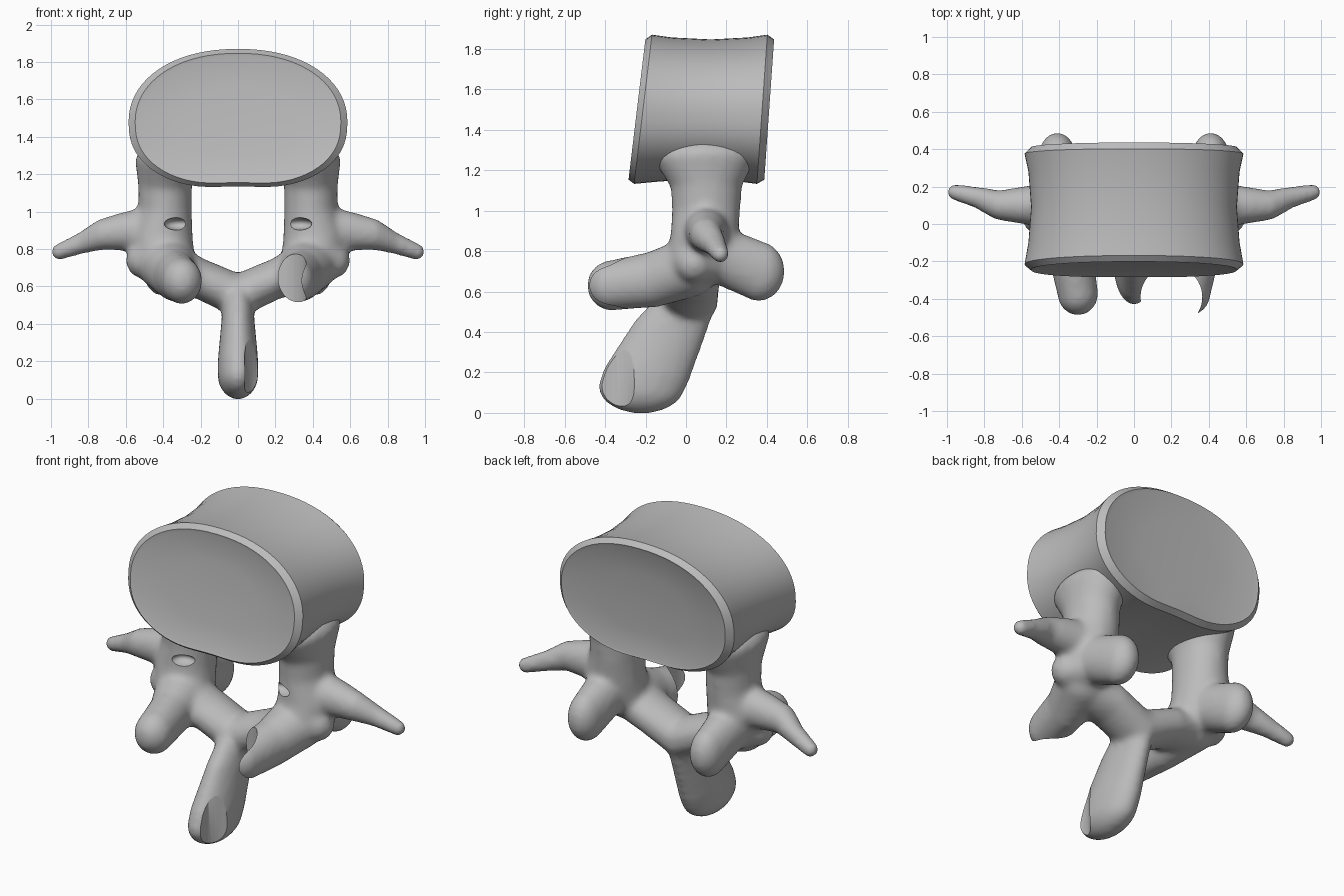
import bpy, bmesh, math
from mathutils import Vector, Matrix

old = bpy.data.objects.get("Cube")
if old:
    bpy.data.objects.remove(old)

bone = bpy.data.materials.new("bone grey")
bone.use_nodes = True
COLOUR = (0.5, 0.5, 0.5, 1)
bone.diffuse_color = COLOUR
bone.node_tree.nodes["Principled BSDF"].inputs["Base Color"].default_value = COLOUR


def add_object(name, bm):
    bmesh.ops.recalc_face_normals(bm, faces=bm.faces)
    mesh = bpy.data.meshes.new(name)
    bm.to_mesh(mesh)
    bm.free()
    ob = bpy.data.objects.new(name, mesh)
    mesh.materials.append(bone)
    bpy.context.collection.objects.link(ob)
    return ob


def smooth(ob, angle):
    bpy.ops.object.select_all(action="DESELECT")
    ob.select_set(True)
    bpy.context.view_layer.objects.active = ob
    bpy.ops.object.shade_smooth_by_angle(angle=math.radians(angle))


def blob(bm, centre, radii):
    matrix = Matrix.Translation(centre) @ Matrix.Diagonal((*radii, 1))
    bmesh.ops.create_icosphere(bm, subdivisions=3, radius=1, matrix=matrix)


def limb(bm, stations, sides=(1, -1), steps=5):
    """Sweep ellipsoids through (centre, radii) stations on each side."""
    for side in sides:
        for (c0, r0), (c1, r1) in zip(stations, stations[1:]):
            for i in range(steps + 1):
                f = i / steps
                c = Vector(c0).lerp(Vector(c1), f)
                c.x *= side
                blob(bm, c, Vector(r0).lerp(Vector(r1), f))


# Vertebral body: kidney-shaped rings lofted from front to back
def outline(t):
    c, s = math.cos(t), math.sin(t)
    x = math.copysign(abs(c) ** 0.92, c) * 0.585
    if s >= 0:
        return x, 0.39 * s ** 0.95
    return x, -0.37 * abs(s) ** 0.82 + 0.025 * math.exp(-(x / 0.2) ** 2)


RINGS = [  # y, scale, lean
    (-0.225, 0.5, 0.12), (-0.24, 0.9, 0.12), (-0.245, 0.94, 0.12),
    (-0.215, 1.0, 0.12), (-0.1, 0.965, 0.08), (0.09, 0.94, 0.09),
    (0.28, 0.965, 0.07), (0.375, 1.0, 0.07), (0.41, 0.94, 0.07),
    (0.405, 0.9, 0.07), (0.39, 0.5, 0.07)]
bm = bmesh.new()
COUNT = 72
loops = []
for y, scale, lean in RINGS:
    loop = []
    for i in range(COUNT):
        x, z = outline(math.tau * i / COUNT)
        z *= scale
        loop.append(bm.verts.new((x * scale, y + lean * z, 1.48 + z)))
    loops.append(loop)
for a, b in zip(loops, loops[1:]):
    for i in range(COUNT):
        j = (i + 1) % COUNT
        bm.faces.new((a[i], a[j], b[j], b[i]))
bm.faces.new(loops[0])
bm.faces.new(loops[-1])
smooth(add_object("vertebral_body", bm), 24)

# Neural arch: overlapping swept masses, fused and softened
bm = bmesh.new()
# pedicles
limb(bm, [((0.38, 0.09, 1.27), (0.17, 0.26, 0.1)),
          ((0.39, 0.1, 1.14), (0.145, 0.18, 0.1)),
          ((0.39, 0.1, 1.0), (0.145, 0.17, 0.1)),
          ((0.41, 0.09, 0.86), (0.17, 0.17, 0.12)),
          ((0.4, 0.06, 0.74), (0.17, 0.17, 0.12))])
# transverse processes
limb(bm, [((0.46, 0.1, 0.9), (0.14, 0.12, 0.13)),
          ((0.6, 0.1, 0.895), (0.09, 0.1, 0.105)),
          ((0.72, 0.1, 0.88), (0.07, 0.08, 0.085)),
          ((0.83, 0.14, 0.835), (0.05, 0.06, 0.06)),
          ((0.955, 0.17, 0.785), (0.048, 0.045, 0.045))])
# rear articular processes and side knobs
limb(bm, [((0.41, 0.12, 0.8), (0.13, 0.14, 0.14)),
          ((0.41, 0.36, 0.7), (0.1, 0.13, 0.15))])
limb(bm, [((0.45, 0.04, 0.76), (0.13, 0.12, 0.1)),
          ((0.5, 0.04, 0.74), (0.1, 0.1, 0.1))])
# front articular processes
limb(bm, [((0.38, 0.02, 0.72), (0.16, 0.14, 0.15)),
          ((0.34, -0.16, 0.66), (0.12, 0.12, 0.14)),
          ((0.3, -0.37, 0.63), (0.11, 0.12, 0.125))])
# laminae
limb(bm, [((0.36, 0.0, 0.7), (0.12, 0.15, 0.13)),
          ((0.2, 0.02, 0.64), (0.09, 0.15, 0.11)),
          ((0.0, 0.02, 0.55), (0.08, 0.14, 0.12))])
# spinous process
limb(bm, [((0, 0.02, 0.57), (0.08, 0.14, 0.1)),
          ((0, -0.08, 0.42), (0.09, 0.19, 0.1)),
          ((0, -0.19, 0.2), (0.11, 0.22, 0.12)),
          ((0, -0.22, 0.13), (0.11, 0.215, 0.135))], sides=(1,))
arch = add_object("neural_arch", bm)
remesh = arch.modifiers.new("fuse", "REMESH")
remesh.mode = "VOXEL"
remesh.voxel_size = 0.017
soften = arch.modifiers.new("soften", "SMOOTH")
soften.factor = 0.5
soften.iterations = 10

# Cutter: upright scoop between the left front process and the spine, plus slots
bm = bmesh.new()
bmesh.ops.create_cone(bm, cap_ends=True, segments=48, radius1=0.165, radius2=0.165,
                      depth=1.2, matrix=Matrix.Translation((0.2, -0.39, 0.4)))
for side in (1, -1):
    blob(bm, (side * 0.32, -0.07, 0.935), (0.075, 0.07, 0.035))
cutter = add_object("scoop_cutter", bm)
cutter.hide_render = True
cut = arch.modifiers.new("scoop", "BOOLEAN")
cut.operation = "DIFFERENCE"
cut.object = cutter

# Bake the modifiers so the cut edges can be kept sharp
bpy.context.view_layer.update()
graph = bpy.context.evaluated_depsgraph_get()
baked = bpy.data.meshes.new_from_object(arch.evaluated_get(graph))
arch.modifiers.clear()
arch.data = baked
bpy.data.objects.remove(cutter)
smooth(arch, 40)
